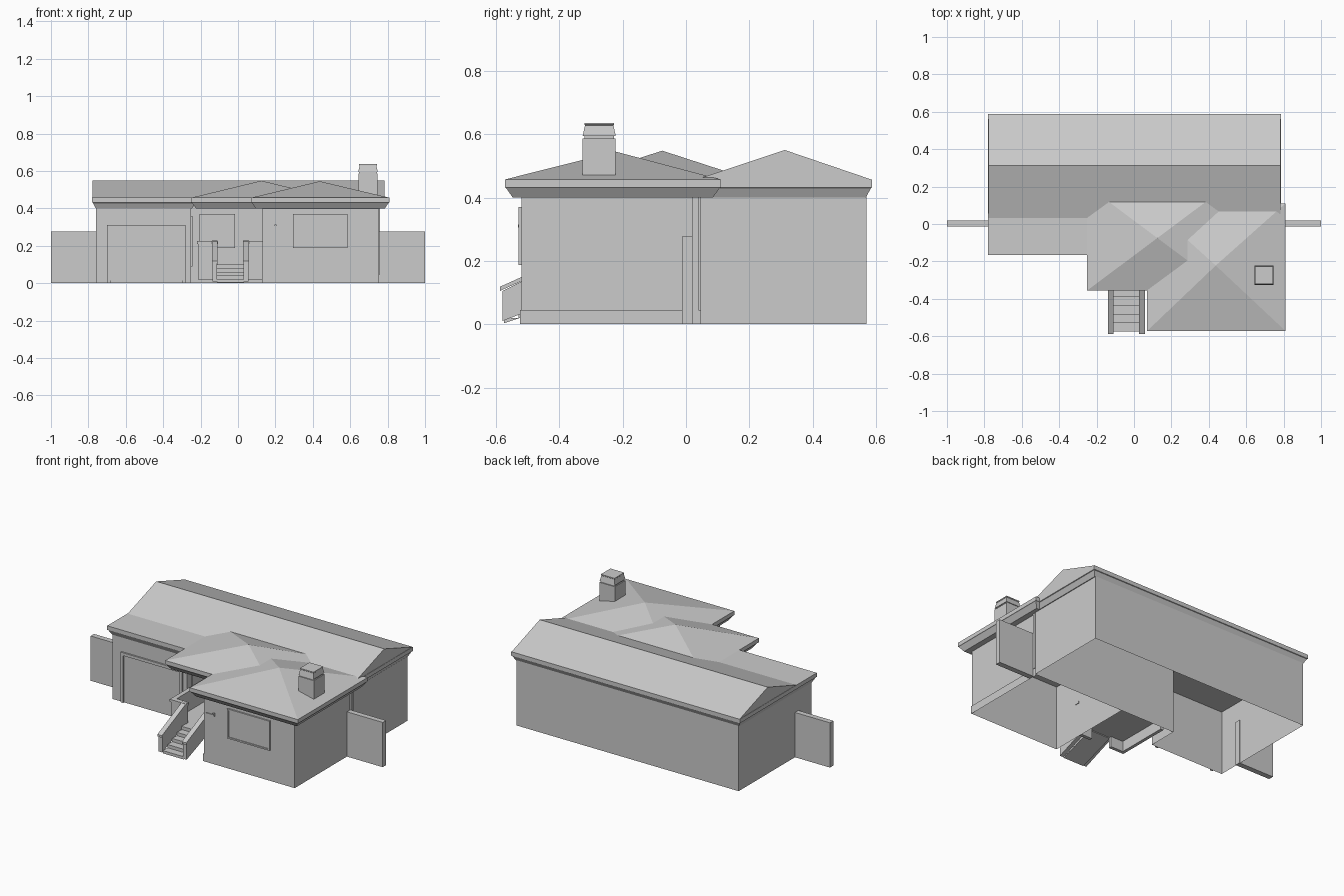
import bpy, bmesh

if "Cube" in bpy.data.objects:
    bpy.data.objects.remove(bpy.data.objects["Cube"])


def mesh(name, verts, faces, fix=True):
    me = bpy.data.meshes.new(name)
    me.from_pydata(verts, [], faces)
    if fix:
        bm = bmesh.new()
        bm.from_mesh(me)
        bmesh.ops.recalc_face_normals(bm, faces=bm.faces)
        bm.to_mesh(me)
        bm.free()
    ob = bpy.data.objects.new(name, me)
    bpy.context.collection.objects.link(ob)
    return ob


def loft(name, rings, apex=None, bottom=True):
    """Stack of rectangles (x0, x1, y0, y1, z), closed by a lid or an apex."""
    v, f = [], []
    for x0, x1, y0, y1, z in rings:
        v += [(x0, y0, z), (x1, y0, z), (x1, y1, z), (x0, y1, z)]
    for r in range(len(rings) - 1):
        for i in range(4):
            j = (i + 1) % 4
            f.append((4*r + i, 4*r + j, 4*r + 4 + j, 4*r + 4 + i))
    t = 4 * (len(rings) - 1)
    if bottom:
        f.append((3, 2, 1, 0))
    if apex:
        v.append(apex)
        f += [(t + i, t + (i + 1) % 4, t + 4) for i in range(4)]
    else:
        f.append((t, t + 1, t + 2, t + 3))
    return mesh(name, v, f)


def box(name, x0, x1, y0, y1, z0, z1):
    return loft(name, [(x0, x1, y0, y1, z0), (x0, x1, y0, y1, z1)])


def walls(name, path, z0, z1, closed=True):
    """Thin walls standing on a plan outline (counter-clockwise)."""
    n = len(path)
    v = [(x, y, z) for z in (z0, z1) for x, y in path]
    f = [(i, (i + 1) % n, n + (i + 1) % n, n + i) for i in range(n if closed else n - 1)]
    return mesh(name, v, f, False)


def extrude_x(name, prof, x0, x1):
    n = len(prof)
    v = [(x, y, z) for x in (x0, x1) for y, z in prof]
    f = [(i, (i + 1) % n, n + (i + 1) % n, n + i) for i in range(n)]
    return mesh(name, v, f + [tuple(range(n)), tuple(range(n, 2*n))])


def eave_roof(name, x0, x1, y0, y1, apex=None, inset=0.025):
    """Soffit, sloped cornice and fascia, topped by a flat or a hip."""
    i = inset
    return loft(name, [(x0 + i, x1 - i, y0 + i, y1 - i, 0.40),
                       (x0 + 0.004, x1 - 0.004, y0 + 0.004, y1 - 0.004, 0.43),
                       (x0, x1, y0, y1, 0.432), (x0, x1, y0, y1, 0.457)], apex)


def frame(name, x0, x1, z0, z1, y, w, d):
    """Rectangular trim standing proud of a front wall at y."""
    box(name + "_left", x0, x0 + w, y - d, y, z0, z1)
    box(name + "_right", x1 - w, x1, y - d, y, z0, z1)
    box(name + "_top", x0 + w, x1 - w, y - d, y, z1 - w, z1)
    if z0 > 0.05:
        box(name + "_sill", x0 + w, x1 - w, y - d, y, z0, z0 + w)


# walls: main block with garage, and the front right wing
walls("main_walls", [(-0.76, -0.14), (-0.25, -0.14), (-0.25, 0.045), (0.76, 0.045),
                     (0.76, 0.57), (-0.76, 0.57)], 0, 0.41)
walls("wing_walls", [(0.13, 0.045), (0.13, -0.52), (0.75, -0.52), (0.75, 0.045)], 0, 0.41, False)
walls("wing_plinth", [(0.128, 0.045), (0.128, -0.524), (0.755, -0.524), (0.755, 0.045)], 0, 0.045, False)
box("corner_trim", 0.748, 0.758, 0.02, 0.04, 0.045, 0.40)

# roofs
eave_roof("main_eaves", -0.78, 0.785, 0.03, 0.588, inset=0.02)
extrude_x("gable_roof", [(0.03, 0.456), (0.588, 0.456), (0.312, 0.55)], -0.778, 0.783)
eave_roof("garage_roof", -0.78, -0.225, -0.165, 0.2, inset=0.02)
eave_roof("porch_hip_roof", -0.25, 0.50, -0.355, 0.205, (0.125, -0.075, 0.548))
eave_roof("wing_hip_roof", 0.07, 0.81, -0.572, 0.11, (0.437, -0.222, 0.545))

# chimney
cx, cy = 0.695, -0.274
sq = lambda r, z: (cx - r, cx + r, cy - r, cy + r, z)
loft("chimney_stack", [sq(0.052, 0.47), sq(0.052, 0.587)])
loft("chimney_neck", [sq(0.047, 0.587), sq(0.047, 0.595)])
loft("chimney_cap", [sq(0.052, 0.595), sq(0.045, 0.628), sq(0.047, 0.63), sq(0.047, 0.636)])

# garage door
frame("garage_trim", -0.70, -0.28, 0.0, 0.31, -0.14, 0.018, 0.01)
box("garage_door", -0.682, -0.298, -0.143, -0.14, 0.015, 0.292)

# windows
for name, x0, x1, y, split in (("wing_window", 0.295, 0.585, -0.52, 0.385),
                               ("porch_window", -0.205, -0.015, 0.045, -0.11)):
    frame(name, x0, x1, 0.187, 0.37, y, 0.009, 0.009)
    box(name + "_mullion", split - 0.003, split + 0.003, y - 0.007, y, 0.196, 0.361)
    box(name + "_glass", x0 + 0.009, x1 - 0.009, y - 0.003, y, 0.196, 0.361)

# wall lamp
box("lamp_arm", 0.15, 0.205, -0.526, -0.52, 0.295, 0.305)
box("lamp_head", 0.195, 0.205, -0.53, -0.52, 0.305, 0.315)

# porch
box("side_door", -0.25, -0.242, -0.1, 0.03, 0.09, 0.36)
box("porch_floor", -0.215, 0.13, -0.345, 0.045, 0.085, 0.10)
for name, b in (("left", (-0.215, -0.11, -0.35, -0.33)), ("right", (0.03, 0.13, -0.35, -0.33)),
                ("side", (-0.215, -0.195, -0.33, 0.0))):
    box("porch_wall_" + name, *b, 0.02, 0.21)
    box("porch_cap_" + name, b[0] - 0.004, b[1] + 0.004, b[2] - 0.005, b[3] + 0.004, 0.21, 0.225)

# stairs with solid sloped balustrades
N = 5
run, rise = 0.23 / N, 0.10 / N
prof = [(-0.575, 0.003)]
for i in range(N):
    prof += [(-0.575 + i*run, (i + 1)*rise), (-0.575 + (i + 1)*run, (i + 1)*rise)]
prof += [(-0.345, 0.08)]
extrude_x("steps", prof, -0.112, 0.032)
for side, x0 in (("left", -0.137), ("right", 0.03)):
    extrude_x("balustrade_" + side, [(-0.58, 0.01), (-0.345, 0.10), (-0.345, 0.222), (-0.58, 0.105)],
              x0, x0 + 0.025)
    extrude_x("handrail_" + side, [(-0.588, 0.105), (-0.345, 0.215), (-0.345, 0.228), (-0.588, 0.118)],
              x0 - 0.003, x0 + 0.028)

# side fences
for side, s in (("left", -1), ("right", 1)):
    box("fence_" + side, min(0.755*s, s), max(0.755*s, s), -0.013, 0.02, 0, 0.277)
